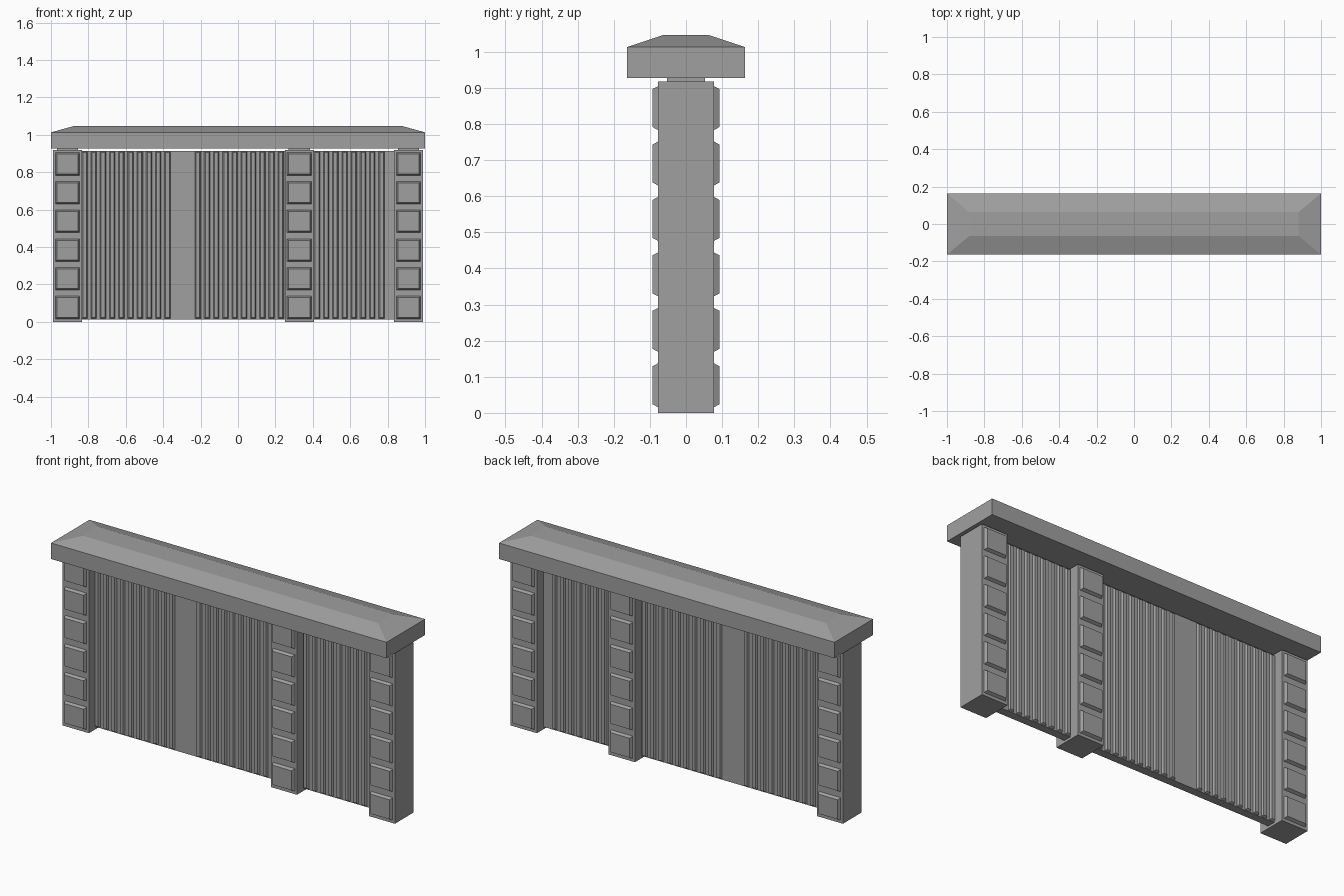
import bpy
import bmesh
from mathutils import Vector

cube = bpy.data.objects.get("Cube")
if cube:
    bpy.data.objects.remove(cube, do_unlink=True)

# One stone colour
stone = bpy.data.materials.new("grey_stone")
stone.use_nodes = True
GREY = (0.35, 0.35, 0.35, 1)
stone.diffuse_color = GREY
stone.node_tree.nodes["Principled BSDF"].inputs["Base Color"].default_value = GREY


def frustum(bm, base, top):
    """Join two matching rectangles of four points each into a solid."""
    a = [bm.verts.new(p) for p in base]
    b = [bm.verts.new(p) for p in top]
    bm.faces.new(a[::-1])
    bm.faces.new(b)
    for i in range(4):
        j = (i + 1) % 4
        bm.faces.new((a[i], a[j], b[j], b[i]))


def flat_rect(x0, x1, y0, y1, z):
    return [Vector(p) for p in ((x0, y0, z), (x1, y0, z), (x1, y1, z), (x0, y1, z))]


def box(bm, x0, x1, y0, y1, z0, z1):
    frustum(bm, flat_rect(x0, x1, y0, y1, z0), flat_rect(x0, x1, y0, y1, z1))


def raised_panel(bm, x0, x1, z0, z1, y, height, slope, side):
    """Bevelled plate standing out from an upright face; side is -1 front, 1 back."""
    def rect(inset, depth):
        xa, xb, za, zb = x0 + inset, x1 - inset, z0 + inset, z1 - inset
        return [Vector(p) for p in ((xa, depth, za), (xb, depth, za),
                                    (xb, depth, zb), (xa, depth, zb))]
    frustum(bm, rect(0, side * y), rect(slope, side * (y + height)))


def finish(name, bm):
    bmesh.ops.recalc_face_normals(bm, faces=bm.faces)
    mesh = bpy.data.meshes.new(name)
    bm.to_mesh(mesh)
    bm.free()
    mesh.materials.append(stone)
    obj = bpy.data.objects.new(name, mesh)
    bpy.context.collection.objects.link(obj)
    return obj


# Posts with bevelled blocks on both faces and a narrow neck under the cap
POST_HALF, POST_Y, POST_TOP, CAP_Z = 0.078, 0.078, 0.918, 0.927
for name, cx in (("right_post", -0.912), ("middle_post", 0.328), ("left_post", 0.912)):
    bm = bmesh.new()
    box(bm, cx - POST_HALF, cx + POST_HALF, -POST_Y, POST_Y, 0, POST_TOP)
    box(bm, cx - 0.057, cx + 0.057, -0.053, 0.053, POST_TOP, CAP_Z)
    for row in range(6):
        z = 0.016 + 0.1535 * row
        for side in (-1, 1):
            raised_panel(bm, cx - 0.065, cx + 0.065, z, z + 0.121, POST_Y, 0.015, 0.008, side)
    finish(name, bm)

# Ribbed wall panels between the posts, with plain margins at the panel seams
WALL_Y, WALL_Z0, WALL_Z1, PITCH = 0.022, 0.013, 0.914, 0.0493
for name, x0, x1, first, count in (("right_wall_panel", -0.85, -0.3, -0.836, 10),
                                   ("middle_wall_panel", -0.3, 0.3, -0.23, 10),
                                   ("left_wall_panel", 0.3, 0.85, 0.407, 8)):
    bm = bmesh.new()
    box(bm, x0, x1, -WALL_Y, WALL_Y, WALL_Z0, WALL_Z1)
    for i in range(count):
        x = first + PITCH * i
        for side in (-1, 1):
            raised_panel(bm, x, x + 0.031, WALL_Z0 + 0.004, WALL_Z1 - 0.004,
                         WALL_Y, 0.01, 0.006, side)
    finish(name, bm)

# Coping stone with a hipped top
bm = bmesh.new()
box(bm, -1, 1, -0.1635, 0.1635, CAP_Z, 1.013)
lid = max(bm.faces, key=lambda f: f.calc_center_median().z)
hip = bmesh.ops.extrude_face_region(bm, geom=[lid])
bmesh.ops.delete(bm, geom=[lid], context="FACES_ONLY")
for v in (g for g in hip["geom"] if isinstance(g, bmesh.types.BMVert)):
    v.co = Vector((v.co.x * 0.88, v.co.y * 0.39, 1.046))
finish("coping_stone", bm)
